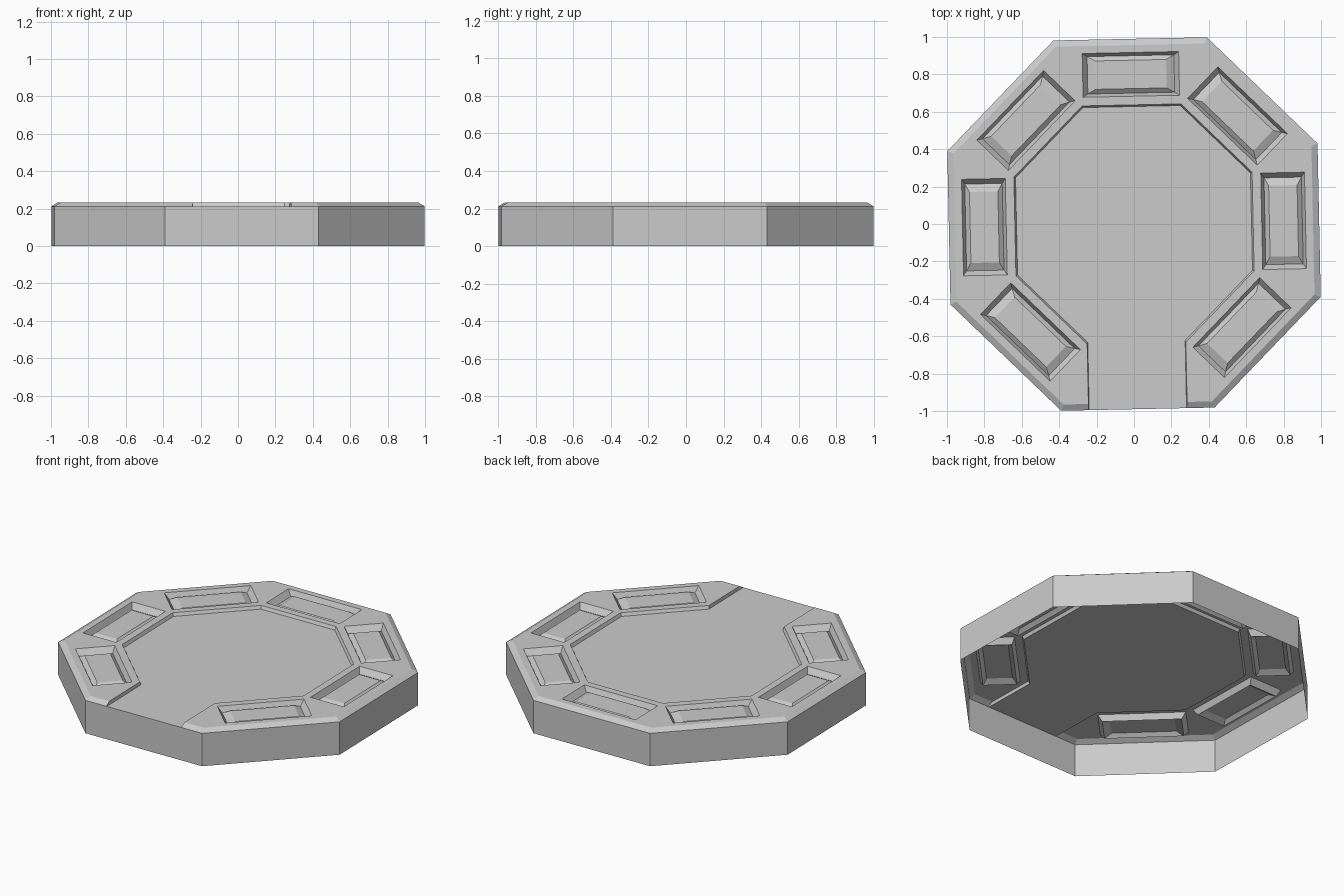
import bpy, bmesh, math
from mathutils import Vector

cube = bpy.data.objects.get("Cube")
if cube:
    bpy.data.objects.remove(cube, do_unlink=True)

grey = bpy.data.materials.new("plain_grey")
grey.use_nodes = True
grey.diffuse_color = (0.6, 0.6, 0.6, 1)
grey.node_tree.nodes["Principled BSDF"].inputs["Base Color"].default_value = (0.6, 0.6, 0.6, 1)

TWIST = math.radians(1.2)
HALF = math.tan(math.pi / 8)
TOP, LOW = 0.232, 0.212              # rim top, floor and wall top
OUT, BEVEL, RIM, FLOOR = 0.99, 0.957, 0.637, 0.628   # apothems
FRONT = 6                            # open side of the octagon


def place(side, u, a, z):
    """Point on one side: u along the edge, a outward from the centre."""
    t = side * math.pi / 4 + TWIST
    return Vector((a * math.cos(t) - u * math.sin(t), a * math.sin(t) + u * math.cos(t), z))


def build(name, faces):
    bm = bmesh.new()
    for pts in faces:
        bm.faces.new([bm.verts.new(p) for p in pts])
    bmesh.ops.remove_doubles(bm, verts=bm.verts, dist=0.0005)
    for f in bm.faces:
        f.normal_update()
        n = f.normal
        if n.z < -0.01 or (abs(n.z) < 0.01 and n.dot(f.calc_center_median()) < 0):
            f.normal_flip()
    mesh = bpy.data.meshes.new(name)
    bm.to_mesh(mesh)
    bm.free()
    mesh.materials.append(grey)
    obj = bpy.data.objects.new(name, mesh)
    bpy.context.collection.objects.link(obj)


def edge(side, a, z):
    return [place(side, -a * HALF, a, z), place(side, a * HALF, a, z)]


def rect(side, hu, ha, z):
    return [place(side, u * hu, 0.8 + a * ha, z) for u, a in ((-1, -1), (1, -1), (1, 1), (-1, 1))]


def ring(outer, inner):
    n = len(outer)
    return [[outer[i], outer[(i + 1) % n], inner[(i + 1) % n], inner[i]] for i in range(n)]


# Outer wall, open underneath
build("outer_wall", [edge(s, OUT, 0) + edge(s, OUT, LOW)[::-1] for s in range(8)])

# Raised rim with bevelled edges and a rectangular opening on each side
rim = []
for s in range(8):
    if s == FRONT:
        continue
    a, b = edge(s, RIM, TOP)
    d, c = edge(s, BEVEL, TOP)
    rim += ring([a, b, c, d], rect(s, 0.258, 0.117, TOP))
    rim.append(edge(s, OUT, LOW) + [c, d])
    rim.append(edge(s, FLOOR, LOW) + [b, a])

# Rim ends either side of the front entrance
for k in (-1, 1):
    cut, foot = k * RIM * HALF, k * FLOOR * HALF
    inner = place(FRONT, cut, RIM, TOP)
    corner = place(FRONT, k * BEVEL * HALF, BEVEL, TOP)
    end = place(FRONT, cut, BEVEL, TOP)
    low_end = place(FRONT, cut, OUT, LOW)
    low_foot = place(FRONT, foot, OUT, LOW)
    rim.append([inner, corner, end])
    rim.append([corner, place(FRONT, k * OUT * HALF, OUT, LOW), low_end, end])
    rim.append([inner, end, low_end, low_foot, place(FRONT, foot, FLOOR, LOW)])
build("raised_rim", rim)

# Flat floor with the entrance strip
floor = [[edge(s, FLOOR, LOW)[0] for s in range(8)]]
a, b = edge(FRONT, FLOOR, LOW)
floor.append([a, b, place(FRONT, FLOOR * HALF, OUT, LOW), place(FRONT, -FLOOR * HALF, OUT, LOW)])
build("floor", floor)

# Grooved panels: a wall down into a groove, then a slope up to a flat block
for s in range(8):
    if s != FRONT:
        loops = [rect(s, 0.258, 0.117, TOP), rect(s, 0.232, 0.1, 0.195), rect(s, 0.19, 0.076, 0.216)]
        build(f"panel_{s}", ring(loops[0], loops[1]) + ring(loops[1], loops[2]) + [loops[2]])
